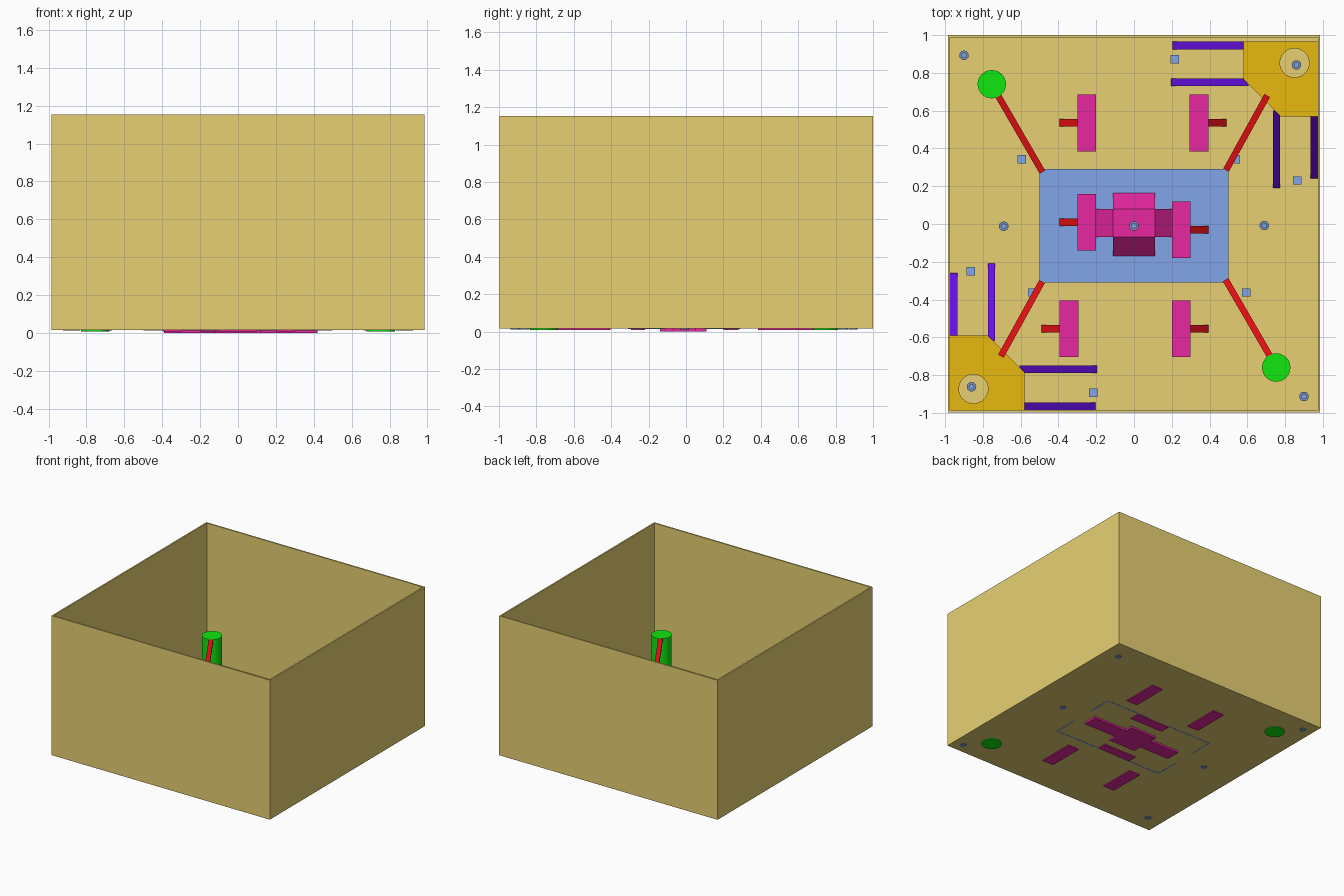
import bpy, bmesh, math
from mathutils import Vector, Matrix

cube = bpy.data.objects.get("Cube")
if cube:
    bpy.data.objects.remove(cube, do_unlink=True)


def material(name, rgb):
    m = bpy.data.materials.new(name)
    m.use_nodes = True
    m.diffuse_color = (*rgb, 1)
    m.node_tree.nodes["Principled BSDF"].inputs["Base Color"].default_value = (*rgb, 1)
    return m


SAND = material("sand", (0.8, 0.63, 0.17))
BLUE = material("soft blue", (0.22, 0.38, 0.8))
PINK = material("magenta", (0.8, 0.02, 0.35))
GOLD = material("gold", (0.8, 0.48, 0.005))
VIOLET = material("violet", (0.14, 0.005, 0.8))
RED = material("red", (0.8, 0.005, 0.007))
GREEN = material("green", (0.005, 0.8, 0.005))
STEEL = material("steel blue", (0.18, 0.28, 0.5))

FLOOR, ROOF, DECK = 0.03, 0.3, 0.39
CENTRE = Vector((0, -0.01, 0))


def finish(bm, name, mat):
    bmesh.ops.recalc_face_normals(bm, faces=bm.faces)
    me = bpy.data.meshes.new(name)
    bm.to_mesh(me)
    bm.free()
    me.materials.append(mat)
    ob = bpy.data.objects.new(name, me)
    bpy.context.collection.objects.link(ob)
    return ob


def hull(name, points, mat):
    bm = bmesh.new()
    verts = [bm.verts.new(p) for p in points]
    bmesh.ops.convex_hull(bm, input=verts)
    bmesh.ops.dissolve_limit(bm, angle_limit=0.01, verts=bm.verts, edges=bm.edges)
    return finish(bm, name, mat)


def box(name, xs, ys, zs, mat):
    return hull(name, [(x, y, z) for x in xs for y in ys for z in zs], mat)


def plank(name, a, b, width, mat, thick=0.02):
    # Sloping board whose top runs from a to b
    a, b = Vector(a), Vector(b)
    side = (b - a).cross(Vector((0, 0, 1))).normalized() * width / 2
    drop = Vector((0, 0, -thick))
    return hull(name, [p + s + d for p in (a, b) for s in (side, -side)
                       for d in (Vector(), drop)], mat)


def cylinder(name, x, y, r, zs, mat):
    bm = bmesh.new()
    bmesh.ops.create_cone(bm, cap_ends=True, segments=32, radius1=r, radius2=r,
                          depth=zs[1] - zs[0],
                          matrix=Matrix.Translation((x, y, sum(zs) / 2)))
    ob = finish(bm, name, mat)
    for p in ob.data.polygons:
        p.use_smooth = len(p.vertices) == 4
    return ob


def opposite(ob):
    # Copy turned half way round the middle of the arena
    twin = ob.copy()
    twin.name = "opposite_" + ob.name
    twin.matrix_world = (Matrix.Translation(CENTRE) @ Matrix.Rotation(math.pi, 4, 'Z')
                         @ Matrix.Translation(-CENTRE))
    bpy.context.collection.objects.link(twin)


# Open arena: floor and four thin walls
X, Y0, Y1, TOP, T = 0.985, -0.997, 1.0, 1.152, 0.012
box("floor", (-X, X), (Y0, Y1), (0.015, FLOOR), SAND)
for s, side in ((-1, "right"), (1, "left")):
    box(side + "_wall", (s * X, s * (X - T)), (Y0, Y1), (0.015, TOP), SAND)
box("front_wall", (-X, X), (Y0, Y0 + T), (0.015, TOP), SAND)
box("back_wall", (-X, X), (Y1 - T, Y1), (0.015, TOP), SAND)

# Central room: roof and walls with a doorway in each
RX, R0, R1, RT, GAP = 0.5, -0.31, 0.292, 0.012, 0.1
box("room_roof", (-RX, RX), (R0, R1), (ROOF - 0.03, ROOF), BLUE)
low, high = (0.014, ROOF - 0.03), (0.2, ROOF - 0.03)
for s in (-1, 1):
    box("room_end_lintel", (s * RX, s * (RX - RT)), (R0, R1), high, BLUE)
    for y in (R0, R1):
        box("room_end_wall", (s * RX, s * (RX - RT)),
            (y, CENTRE.y + math.copysign(GAP, y)), low, BLUE)
        box("room_side_wall", (s * GAP, s * RX),
            (y, y - math.copysign(RT, y)), low, BLUE)
for y in (R0, R1):
    box("room_side_lintel", (-RX, RX), (y, y - math.copysign(RT, y)), high, BLUE)

# Slabs inside the room that show through the floor
box("room_long_slab", (-0.39, 0.42), (-0.07, 0.05), (0, 0.06), PINK)
box("room_cross_slab", (-0.12, 0.12), (-0.14, 0.11), (0, 0.06), PINK)
box("room_front_slab", (-0.2, 0.1), (-0.295, -0.22), (0.008, 0.06), PINK)
box("room_back_slab", (-0.1, 0.2), (0.2, 0.28), (0.008, 0.06), PINK)

# Crossed ramps on the roof
MOUND = ROOF + 0.1
hull("side_ramps", [(sx * w, y, z) for sx in (-1, 1) for y in (-0.07, 0.08)
                    for w, z in ((0.22, ROOF), (0.11, MOUND))], PINK)
hull("front_back_ramps", [(x, y, z) for x in (-0.11, 0.11)
                          for y, z in ((-0.17, ROOF), (-0.07, MOUND),
                                       (0.08, MOUND), (0.165, ROOF))], PINK)


# Barriers with a small red ramp, on the floor and on the roof
def barrier(x, y, s, base, bottom):
    top = base + 0.1
    opposite(box("barrier", (x - 0.05, x + 0.05), (y - 0.15, y + 0.15),
                 (bottom, top), PINK))
    opposite(plank("barrier_ramp", (x + s * 0.05, y, top),
                   (x + s * 0.145, y, base + 0.005), 0.04, RED))


barrier(-0.25, 0.535, -1, FLOOR, 0.008)
barrier(0.345, 0.535, 1, FLOOR, 0.008)
barrier(-0.25, 0.01, -1, ROOF, ROOF - 0.01)

# Green posts with bridges to the roof
opposite(cylinder("green_post", -0.753, 0.74, 0.075, (0.008, DECK), GREEN))
opposite(plank("post_bridge", (-0.485, 0.275, ROOF + 0.015),
               (-0.72, 0.68, DECK), 0.034, RED))
opposite(plank("deck_bridge", (0.487, 0.285, ROOF + 0.015),
               (0.705, 0.68, DECK + 0.015), 0.034, RED))

# Gold corner decks with a round hole
outline = [(0.58, 0.966), (0.58, 0.765), (0.775, 0.57), (0.973, 0.57), (0.973, 0.966)]
hole = [(0.85 + 0.077 * math.cos(a * math.pi / 16),
         0.853 + 0.077 * math.sin(a * math.pi / 16)) for a in range(32)]
curve = bpy.data.curves.new("corner_deck", 'CURVE')
curve.dimensions = '2D'
curve.fill_mode = 'BOTH'
curve.extrude = 0.02
for loop in (outline, hole):
    spline = curve.splines.new('POLY')
    spline.points.add(len(loop) - 1)
    for p, (x, y) in zip(spline.points, loop):
        p.co = (x, y, 0, 1)
    spline.use_cyclic_u = True
curve.materials.append(GOLD)
shape = bpy.data.objects.new("deck_shape", curve)
bpy.context.collection.objects.link(shape)
mesh = bpy.data.meshes.new_from_object(
    shape.evaluated_get(bpy.context.evaluated_depsgraph_get()))
bpy.data.objects.remove(shape, do_unlink=True)
mesh.transform(Matrix.Translation((0, 0, DECK - 0.02)))
deck = bpy.data.objects.new("corner_deck", mesh)
bpy.context.collection.objects.link(deck)
opposite(deck)

# Violet rails sloping from the decks to the floor
for y, x0, x1 in ((0.945, 0.205, 0.58), (0.75, 0.195, 0.605)):
    opposite(plank("side_rail", (x0, y, FLOOR + 0.01), (x1, y, DECK), 0.04, VIOLET))
for x, y0, y1 in ((0.755, 0.19, 0.6), (0.954, 0.24, 0.575)):
    opposite(plank("depth_rail", (x, y0, FLOOR + 0.01), (x, y1, DECK), 0.038, VIOLET))

# Small blue cubes on the floor
for x, y in ((0.215, 0.873), (0.865, 0.23), (0.54, 0.343), (-0.595, 0.343)):
    opposite(box("blue_cube", (x - 0.022, x + 0.022), (y - 0.022, y + 0.022),
                 (FLOOR, FLOOR + 0.045), BLUE))


# Small round studs with a raised pin
def stud(x, y, base):
    return (cylinder("stud", x, y, 0.025, (base - 0.018, base + 0.02), STEEL),
            cylinder("stud_pin", x, y, 0.014, (base, base + 0.035), BLUE))


stud(0, -0.01, MOUND)
for x, y in ((-0.9, 0.893), (0.69, -0.008), (0.86, 0.842)):
    for part in stud(x, y, FLOOR):
        opposite(part)
